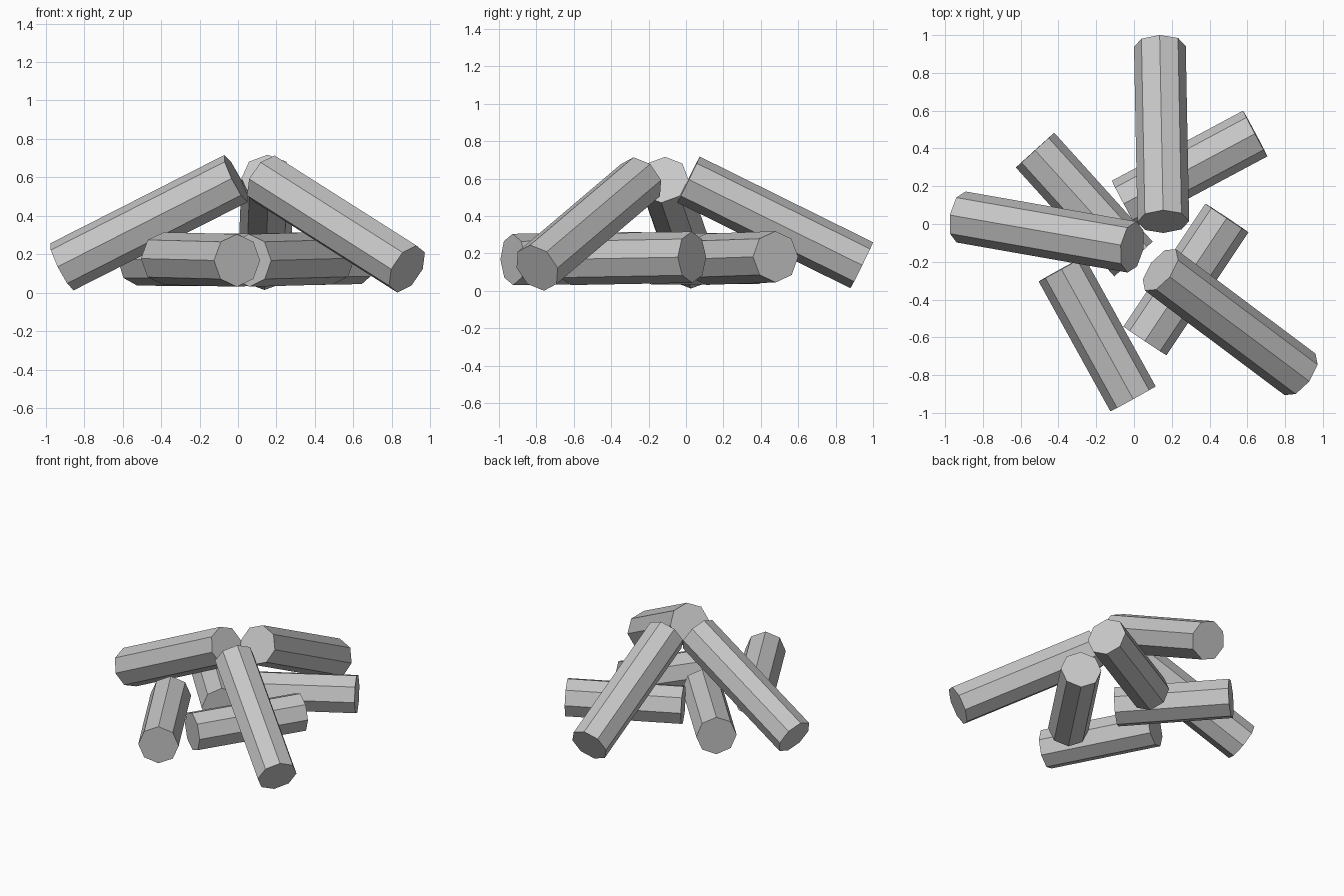
import bpy
from mathutils import Vector

if "Cube" in bpy.data.objects:
    bpy.data.objects.remove(bpy.data.objects["Cube"])

RADIUS = 0.137

# one flat grey for every log
grey = bpy.data.materials.new("log grey")
grey.diffuse_color = (0.57, 0.57, 0.57, 1.0)
grey.use_nodes = True
grey.node_tree.nodes["Principled BSDF"].inputs["Base Color"].default_value = grey.diffuse_color


def log(name, start, end):
    """Eight-sided log between two end centres, one edge facing up."""
    a, b = Vector(start), Vector(end)
    axis = b - a
    bpy.ops.mesh.primitive_cylinder_add(
        vertices=8, radius=RADIUS, depth=axis.length, location=(a + b) / 2,
        rotation=axis.to_track_quat('Z', 'Y').to_euler())
    obj = bpy.context.object
    obj.name = name
    obj.data.materials.append(grey)
    return obj


# four short logs lying on the ground
log("ground_log_front_left", (-0.005, -0.926, 0.168), (-0.385, -0.238, 0.178))
log("ground_log_back_left", (-0.524, 0.391, 0.174), (-0.003, -0.185, 0.170))
log("ground_log_back_right", (0.642, 0.479, 0.182), (-0.053, 0.108, 0.169))
log("ground_log_front_right", (0.058, -0.619, 0.168), (0.492, 0.032, 0.180))

# three long logs leaning together over the middle
log("leaning_log_back", (0.137, 0.940, 0.137), (0.155, 0.013, 0.595))
log("leaning_log_left", (-0.915, 0.037, 0.135), (-0.010, -0.122, 0.594))
log("leaning_log_right", (0.879, -0.796, 0.123), (0.140, -0.243, 0.592))
